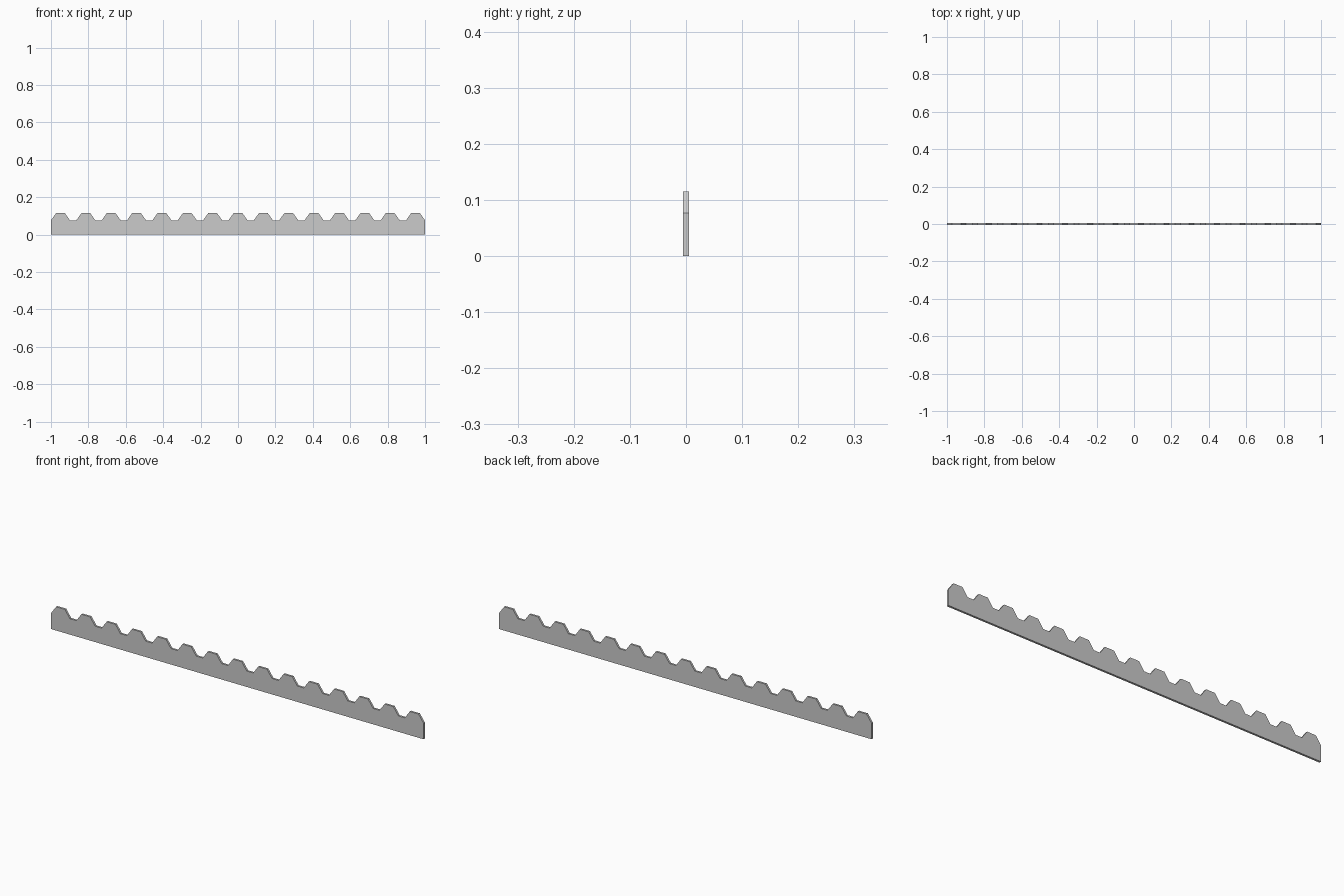
import bpy, bmesh

if "Cube" in bpy.data.objects:
    bpy.data.objects.remove(bpy.data.objects["Cube"])

TEETH = 15
PITCH = 0.1356
HALF_TIP, HALF_ROOT = 0.0235, 0.0508
Z_ROOT, Z_TIP = 0.077, 0.115
THICK = 0.01

# Rack outline: flat bottom, row of trapezoid teeth on top
outline = [(-1, 0)]
for i in range(TEETH):
    c = (i - (TEETH - 1) / 2) * PITCH
    for dx, z in ((-HALF_ROOT, Z_ROOT), (-HALF_TIP, Z_TIP), (HALF_TIP, Z_TIP), (HALF_ROOT, Z_ROOT)):
        outline.append((max(-1, min(1, c + dx)), z))
outline.append((1, 0))

# Extrude the outline through the plate thickness
bm = bmesh.new()
face = bm.faces.new([bm.verts.new((x, -THICK / 2, z)) for x, z in outline])
ext = bmesh.ops.extrude_face_region(bm, geom=[face], use_keep_orig=True)
moved = [g for g in ext["geom"] if isinstance(g, bmesh.types.BMVert)]
bmesh.ops.translate(bm, verts=moved, vec=(0, THICK, 0))
bmesh.ops.recalc_face_normals(bm, faces=bm.faces)

mesh = bpy.data.meshes.new("toothed_rack")
bm.to_mesh(mesh)
bm.free()
bpy.context.collection.objects.link(bpy.data.objects.new("toothed_rack", mesh))
